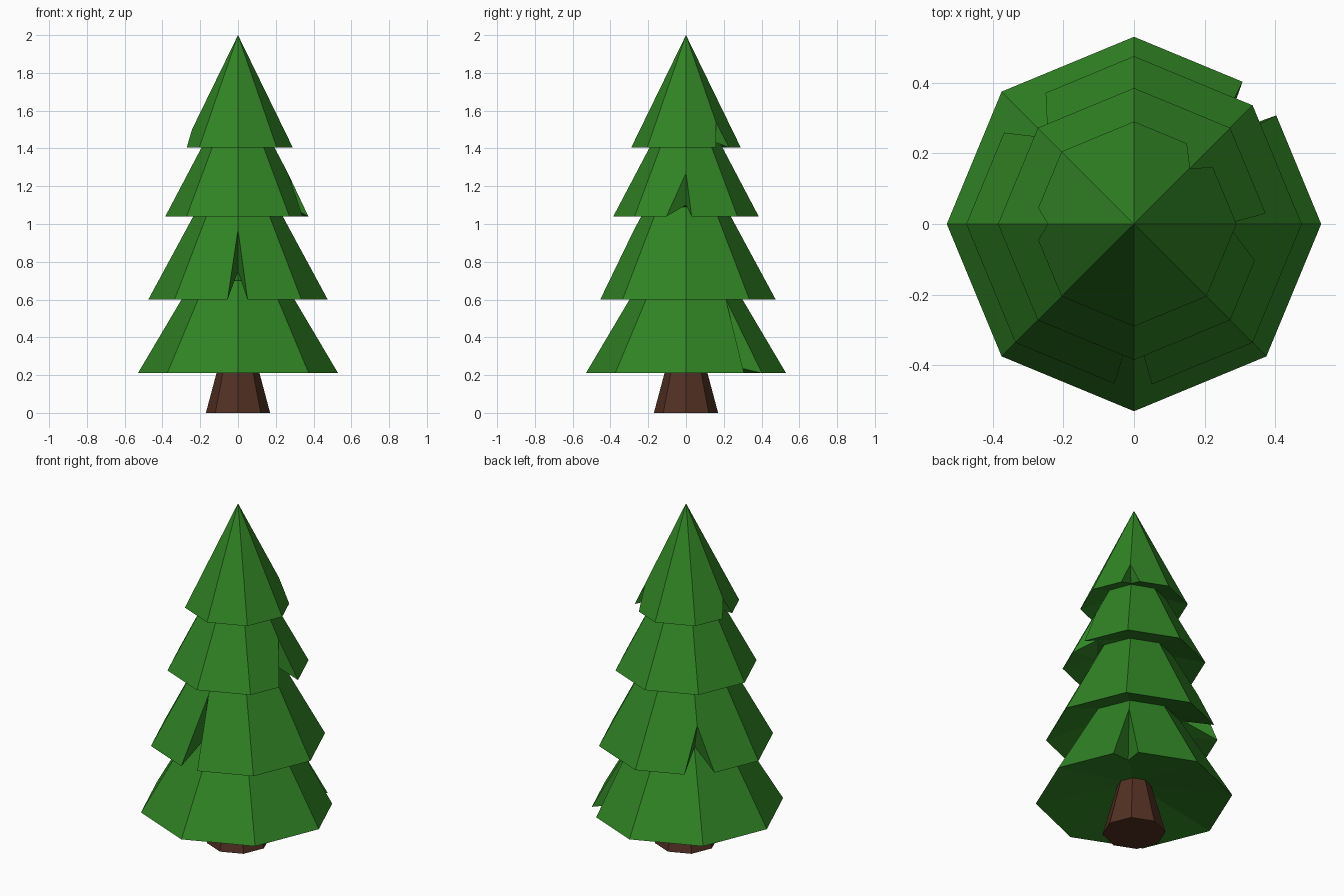
import bpy, bmesh, math

if "Cube" in bpy.data.objects:
    bpy.data.objects.remove(bpy.data.objects["Cube"])

N = 8


def material(name, color):
    m = bpy.data.materials.new(name)
    m.diffuse_color = (*color, 1)
    m.use_nodes = True
    m.node_tree.nodes["Principled BSDF"].inputs["Base Color"].default_value = m.diffuse_color
    return m


def finish(name, bm, mat):
    bmesh.ops.recalc_face_normals(bm, faces=bm.faces)
    me = bpy.data.meshes.new(name)
    bm.to_mesh(me)
    bm.free()
    me.materials.append(mat)
    ob = bpy.data.objects.new(name, me)
    bpy.context.collection.objects.link(ob)


def ring_point(r, z, k):
    a = 2 * math.pi * k / N
    return (r * math.cos(a), r * math.sin(a), z)


def branch_tier(name, rim, inner, top, notches, mat):
    """Octagonal skirt; notches = {corner: (tip z, cw cut, ccw cut, inner r, inner z)}"""
    bm = bmesh.new()
    V = bm.verts.new
    (r, z), (rt, zt) = rim, top
    under = [V(ring_point(*inner, k)) for k in range(N)]
    if rt < 0.001:
        apex = V((0, 0, zt))
        upper = [apex] * N
    else:
        upper = [V(ring_point(rt, zt, k)) for k in range(N)]
        bm.faces.new(upper)
    bm.faces.new(under)
    # chains of points on the outer and lower faces, either side of each corner
    sides = []
    for k in range(N):
        c = V(ring_point(r, z, k)) if k not in notches else None
        if c:
            sides.append(([c], [c], [c], [c]))
            continue
        tz, cw, ccw, ri, zi = notches[k]
        corner, prev, nxt = (bm.verts.new(ring_point(r, z, j)) for j in (k, k - 1, k + 1))
        a = V(corner.co.lerp(prev.co, cw))
        b = V(corner.co.lerp(nxt.co, ccw))
        for v in (corner, prev, nxt):
            bm.verts.remove(v)
        tip = V(ring_point(r + (rt - r) * (tz - z) / (zt - z), tz, k))
        i = V(ring_point(ri, zi, k))
        bm.faces.new((tip, b, i))
        bm.faces.new((tip, i, a))
        sides.append(([tip, b], [a, tip], [i, b], [a, i]))
    for k in range(N):
        j = (k + 1) % N
        outer = [upper[k]] + sides[k][0] + sides[j][1]
        if upper[j] is not upper[k]:
            outer.append(upper[j])
        bm.faces.new(outer)
        low = bm.faces.new([under[k]] + sides[k][2] + sides[j][3] + [under[j]])
        bmesh.ops.triangulate(bm, faces=[low])
    finish(name, bm, mat)


green = material("needles", (0.03, 0.23, 0.018))
brown = material("bark", (0.085, 0.03, 0.017))

# trunk
bm = bmesh.new()
bmesh.ops.create_cone(bm, cap_ends=True, segments=N, radius1=0.17, radius2=0.09, depth=0.3)
bmesh.ops.translate(bm, verts=bm.verts, vec=(0, 0, 0.15))
finish("trunk", bm, brown)

# branch tiers, bottom to top
branch_tier("bottom_branches", (0.53, 0.21), (0.09, 0.29), (0.24, 0.70),
            {1: (0.60, 0.18, 0.18, 0.36, 0.245)}, green)
branch_tier("lower_branches", (0.475, 0.60), (0.22, 0.69), (0.21, 1.09),
            {6: (0.97, 0.165, 0.15, 0.23, 0.75),
             3: (0.84, 0.255, 0.23, 0.27, 0.68)}, green)
branch_tier("upper_branches", (0.385, 1.04), (0.20, 1.09), (0.164, 1.46),
            {0: (1.27, 0.38, 0.11, 0.26, 1.10)}, green)
branch_tier("top_branches", (0.29, 1.405), (0.15, 1.45), (0, 2.0),
            {1: (1.54, 0.22, 0.27, 0.19, 1.44),
             4: (1.50, 0.22, 0.22, 0.19, 1.43)}, green)
